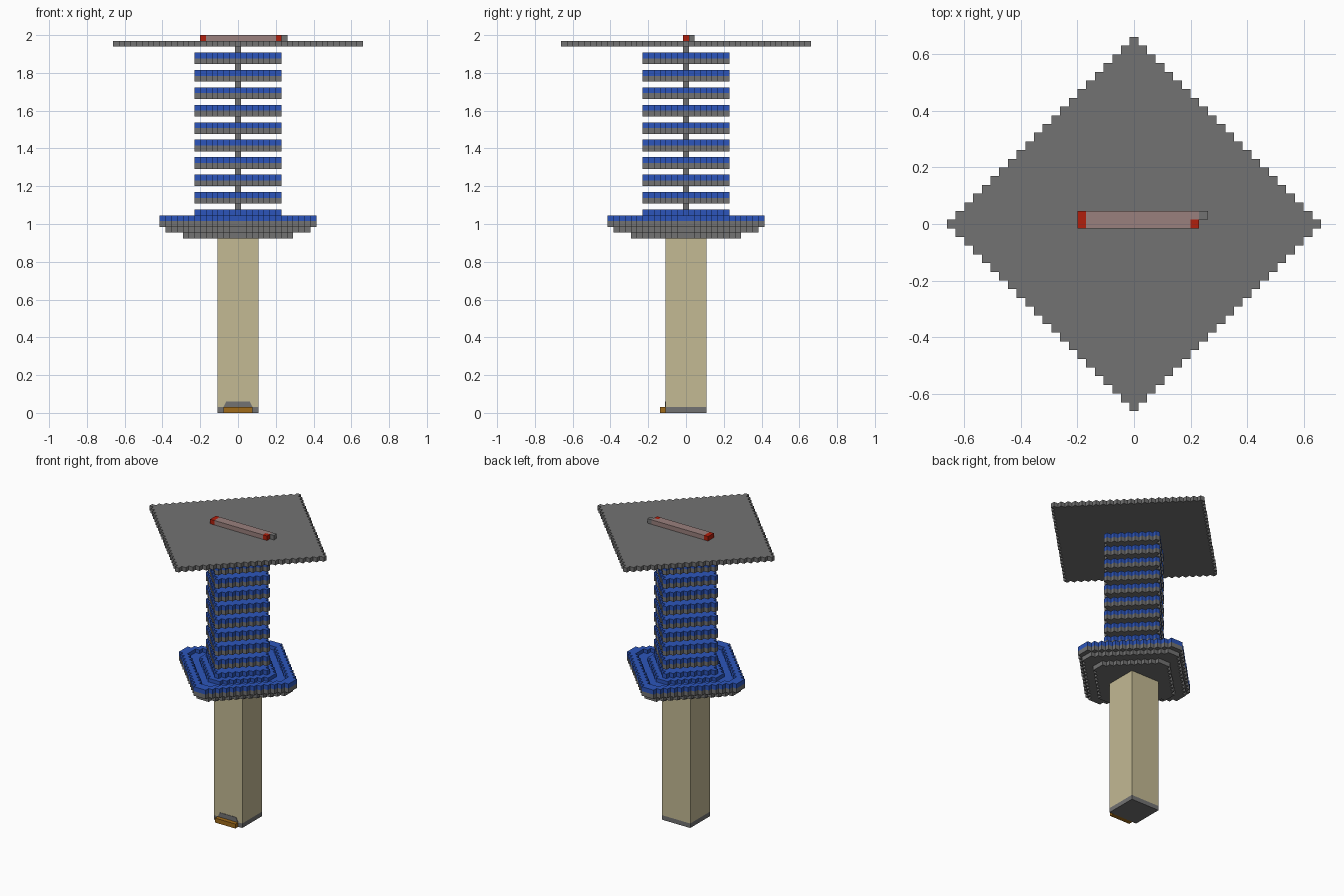
import bpy
import bmesh

V = 2 / 65  # edge length of one block

if "Cube" in bpy.data.objects:
    bpy.data.objects.remove(bpy.data.objects["Cube"], do_unlink=True)


def material(name, rgb):
    mat = bpy.data.materials.new(name)
    mat.use_nodes = True
    col = [(c / 255) ** 2.2 for c in rgb] + [1]
    mat.diffuse_color = col
    bsdf = mat.node_tree.nodes["Principled BSDF"]
    bsdf.inputs["Base Color"].default_value = col
    bsdf.inputs["Roughness"].default_value = 0.9
    return mat


GRAY = material("stone gray", (114, 114, 114))
BLUE = material("blue", (48, 86, 186))
TAN = material("sand", (194, 184, 146))
RED = material("red", (176, 36, 20))
PINK = material("dusty pink", (152, 127, 124))
ORANGE = material("amber", (158, 106, 32))


def finish(name, bm, mat):
    bmesh.ops.recalc_face_normals(bm, faces=bm.faces)
    mesh = bpy.data.meshes.new(name)
    bm.to_mesh(mesh)
    bm.free()
    mesh.materials.append(mat)
    obj = bpy.data.objects.new(name, mesh)
    bpy.context.collection.objects.link(obj)
    return obj


def box(name, mat, x0, x1, y0, y1, z0, z1):
    """Box covering a range of blocks, with block 0 centred on the axis."""
    bm = bmesh.new()
    bmesh.ops.create_cube(bm, size=1)
    for v in bm.verts:
        v.co.x = ((x1 if v.co.x > 0 else x0 - 1) + 0.5) * V
        v.co.y = ((y1 if v.co.y > 0 else y0 - 1) + 0.5) * V
        v.co.z = (z1 if v.co.z > 0 else z0) * V
    return finish(name, bm, mat)


def diamond(radius, clip):
    """Blocks of a stepped diamond whose tips are cut at the clip distance."""
    span = range(-clip, clip + 1)
    return {(i, j) for i in span for j in span if abs(i) + abs(j) <= radius}


def slab(name, mat, cells, z, height=1):
    """One layer of blocks with faces only on its outside."""
    bm = bmesh.new()
    verts = {}

    def vert(x, y, k):
        if (x, y, k) not in verts:
            verts[x, y, k] = bm.verts.new(((x - 0.5) * V, (y - 0.5) * V, (z + k * height) * V))
        return verts[x, y, k]

    for i, j in sorted(cells):
        ring = [(i, j), (i + 1, j), (i + 1, j + 1), (i, j + 1)]
        for k in (0, 1):
            bm.faces.new([vert(x, y, k) for x, y in ring])
        sides = [(i, j - 1), (i + 1, j), (i, j + 1), (i - 1, j)]
        for n, side in enumerate(sides):
            if side not in cells:
                a, b = ring[n], ring[(n + 1) % 4]
                bm.faces.new([vert(*a, 0), vert(*b, 0), vert(*b, 1), vert(*a, 1)])
    return finish(name, bm, mat)


# Pillar with its footing and front step
box("footing", GRAY, -3, 3, -3, 3, 0, 1)
box("pillar", TAN, -3, 3, -3, 3, 1, 30)
box("front_step", ORANGE, -2, 2, -4, -4, 0, 1)

# Tapered plate above the step
bm = bmesh.new()
front = -3.5 * V - 0.003
outline = [(-2.5, 1), (2.5, 1), (2, 2), (-2, 2)]
face = bm.faces.new([bm.verts.new((x * V, front, z * V)) for x, z in outline])
extruded = bmesh.ops.extrude_face_region(bm, geom=[face])["geom"]
for v in extruded:
    if isinstance(v, bmesh.types.BMVert):
        v.co.y += 0.004
finish("threshold_plate", bm, GRAY)

# Stepped basin on top of the pillar
for n, clip in enumerate((9, 12, 13)):
    slab(f"basin_step_{n + 1}", GRAY, diamond(clip + 1, clip), 30 + n)
basin = diamond(14, 13)
slab("basin_rim", BLUE, basin - diamond(12, 11), 33)
slab("basin_floor", BLUE, diamond(12, 11) - diamond(9, 8), 33, 0.2)
slab("basin_inner_step", BLUE, diamond(9, 8), 33)
slab("tower_base", BLUE, diamond(7, 7), 34)

# Thin core and the stacked tower floors
box("tower_core", GRAY, 0, 0, 0, 0, 35, 63)
for n in range(9):
    slab(f"floor_{n + 1}_slab", GRAY, diamond(7, 7), 36 + 3 * n)
    slab(f"floor_{n + 1}_cover", BLUE, diamond(7, 7), 37 + 3 * n)

# Roof deck and the bar lying on it
slab("roof_deck", GRAY, diamond(21, 21), 63)
box("bar_left_cap", RED, -6, -6, 0, 1, 64, 65)
slab("bar_body", PINK, {(i, j) for i in range(-5, 8) for j in (0, 1)} - {(7, 0)}, 64)
box("bar_right_cap", RED, 7, 7, 0, 0, 64, 65)
box("bar_tip", GRAY, 8, 8, 1, 1, 64, 65)
